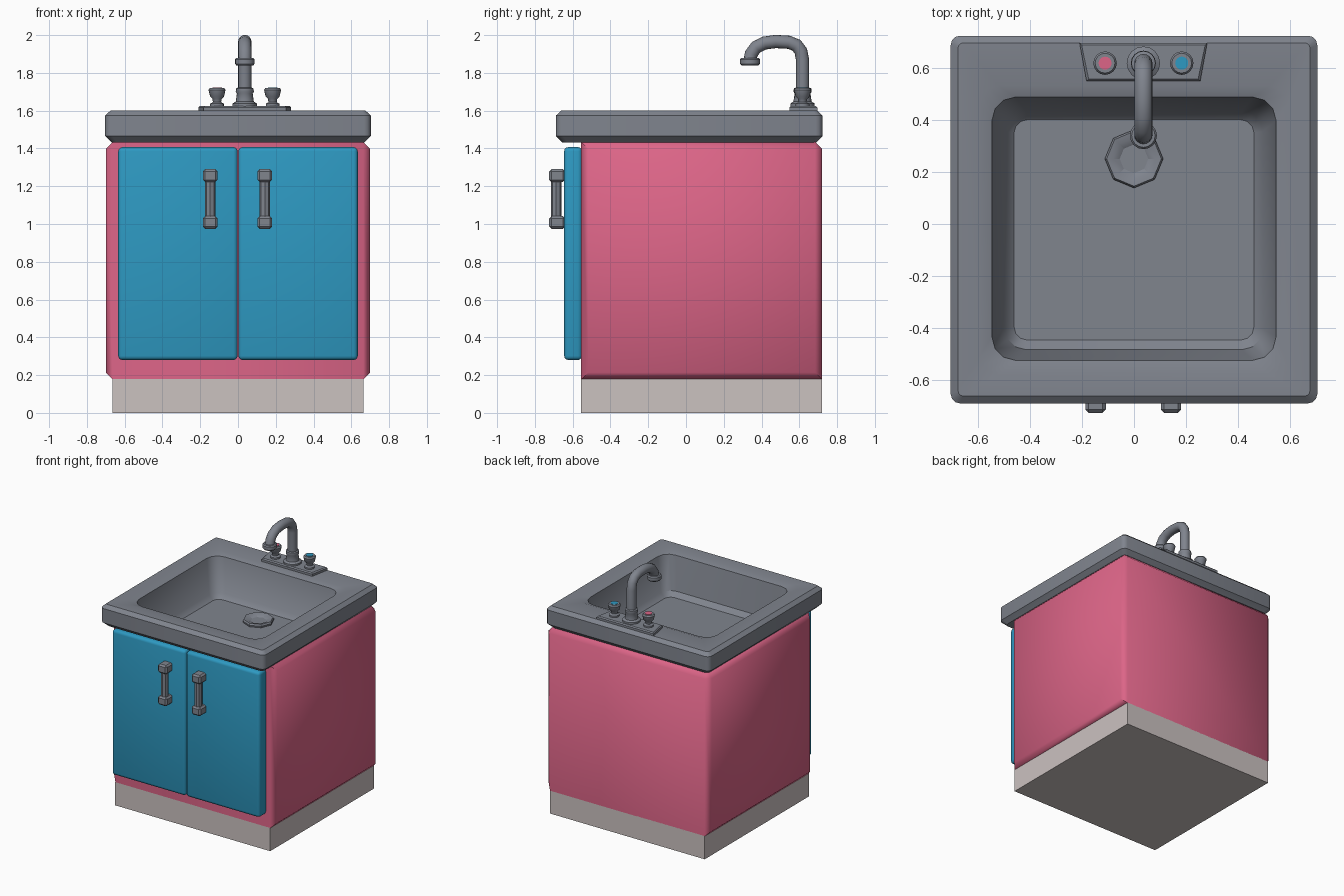
import bpy, bmesh, math
from mathutils import Vector, Matrix

if "Cube" in bpy.data.objects:
    bpy.data.objects.remove(bpy.data.objects["Cube"])


def material(name, rgb):
    m = bpy.data.materials.new(name)
    m.diffuse_color = (*rgb, 1)
    m.use_nodes = True
    m.node_tree.nodes["Principled BSDF"].inputs["Base Color"].default_value = m.diffuse_color
    return m


GREY = material("grey_metal", (0.215, 0.232, 0.27))
PINK = material("pink_paint", (0.72, 0.13, 0.245))
BLUE = material("blue_paint", (0.027, 0.32, 0.54))
BASE = material("pale_plinth", (0.60, 0.54, 0.53))


def finish(name, bm, mat, smooth=None):
    bmesh.ops.recalc_face_normals(bm, faces=bm.faces)
    me = bpy.data.meshes.new(name)
    bm.to_mesh(me)
    bm.free()
    me.materials.append(mat)
    ob = bpy.data.objects.new(name, me)
    bpy.context.collection.objects.link(ob)
    if smooth:
        bpy.ops.object.select_all(action='DESELECT')
        ob.select_set(True)
        bpy.context.view_layer.objects.active = ob
        bpy.ops.object.shade_smooth_by_angle(angle=math.radians(smooth))
    return ob


def box_bm(lo, hi):
    lo, hi = Vector(lo), Vector(hi)
    bm = bmesh.new()
    bmesh.ops.create_cube(bm, size=1, matrix=Matrix.Translation((lo + hi) / 2)
                          @ Matrix.Diagonal((*(hi - lo), 1)))
    return bm


def box(name, lo, hi, mat, bevel=0, segments=1, smooth=None):
    bm = box_bm(lo, hi)
    if bevel:
        bmesh.ops.bevel(bm, geom=bm.edges[:], offset=bevel, segments=segments,
                        profile=0.5, affect='EDGES')
    return finish(name, bm, mat, smooth)


def loft(name, rings, mat, smooth=None):
    """Skin a list of equal-length point rings and cap both ends."""
    bm = bmesh.new()
    rows = [[bm.verts.new(p) for p in ring] for ring in rings]
    n = len(rows[0])
    for a, b in zip(rows, rows[1:]):
        for i in range(n):
            j = (i + 1) % n
            bm.faces.new((a[i], a[j], b[j], b[i]))
    bm.faces.new(rows[0])
    bm.faces.new(rows[-1])
    return finish(name, bm, mat, smooth)


def lathe(name, x, y, profile, mat, sides=16, smooth=40):
    """Turned part from (radius, z) pairs."""
    rings = [[(x + r * math.cos(2 * math.pi * i / sides),
               y + r * math.sin(2 * math.pi * i / sides), z) for i in range(sides)]
             for r, z in profile]
    return loft(name, rings, mat, smooth)


def rounded_rect(hx, y0, y1, z, r, seg=3):
    pts = []
    corners = ((hx - r, y1 - r), (r - hx, y1 - r), (r - hx, y0 + r), (hx - r, y0 + r))
    for k, (cx, cy) in enumerate(corners):
        for i in range(seg + 1):
            a = math.pi / 2 * (k + i / seg)
            pts.append((cx + r * math.cos(a), cy + r * math.sin(a), z))
    return pts


# Plinth
box("plinth", (-0.665, -0.555, 0), (0.665, 0.72, 0.18), BASE)

# Cabinet body: chamfered uprights, side-bottom edges and top edges, open top for the basin
bm = box_bm((-0.70, -0.555, 0.177), (0.70, 0.72, 1.435))
chamfer = []
for e in bm.edges:
    mid = (e.verts[0].co + e.verts[1].co) / 2
    upright = abs(e.verts[0].co.z - e.verts[1].co.z) > 0.1
    if upright or abs(mid.x) > 0.5 or (mid.z > 1 and mid.y > 0.5):
        chamfer.append(e)
bmesh.ops.bevel(bm, geom=chamfer, offset=0.037, segments=1, affect='EDGES')
bm.normal_update()
bmesh.ops.delete(bm, geom=[f for f in bm.faces if f.normal.z > 0.95], context='FACES')
finish("cabinet_body", bm, PINK, 50)

# Sink: basin underside, slab edge, rim and basin inside
loft("sink", [rounded_rect(*p) for p in (
    (0.47, -0.46, 0.43, 1.265, 0.06),
    (0.56, -0.54, 0.52, 1.435, 0.10),
    (0.67, -0.655, 0.69, 1.432, 0.03),
    (0.703, -0.688, 0.722, 1.465, 0.035),
    (0.703, -0.688, 0.722, 1.575, 0.035),
    (0.675, -0.66, 0.695, 1.60, 0.02),
    (0.59, -0.575, 0.53, 1.60, 0.07),
    (0.545, -0.523, 0.487, 1.585, 0.09),
    (0.495, -0.482, 0.435, 1.33, 0.08),
    (0.46, -0.445, 0.40, 1.297, 0.05))], GREY, 35)

# Drain: octagonal ring with a dished centre
lathe("drain", 0, 0.25, [(0.105, 1.28), (0.112, 1.31), (0.105, 1.322),
                         (0.08, 1.318), (0.055, 1.305)], GREY, 8, 20)

# Doors and handles
for side, x0, hx in (("left", -0.634, -0.147), ("right", 0.002, 0.142)):
    box(side + "_door", (x0, -0.645, 0.28), (x0 + 0.632, -0.55, 1.407), BLUE, 0.022, 3, 40)
    lathe(side + "_handle_bar", hx, -0.687, [(0.027, 1.0), (0.027, 1.26)], GREY, 8)
    for part, z in (("lower", 1.008), ("upper", 1.256)):
        box(f"{side}_handle_{part}_mount", (hx - 0.039, -0.724, z - 0.034),
            (hx + 0.039, -0.64, z + 0.034), GREY, 0.012)

# Tap plate: trapezoid with a chamfered top edge
FX, FY = 0.036, 0.617


def plate(z, s):
    return [(FX - 0.245 + s, 0.695 - s, z), (FX + 0.245 - s, 0.695 - s, z),
            (FX + 0.218 - s, 0.548 + s, z), (FX - 0.218 + s, 0.548 + s, z)]


loft("tap_plate", [plate(1.595, 0), plate(1.617, 0), plate(1.625, 0.008)], GREY)

# Hot and cold knobs with coloured caps
for side, x, mat in (("hot", -0.111, PINK), ("cold", 0.183, BLUE)):
    lathe(side + "_knob", x, FY, [(0.036, 1.62), (0.036, 1.637), (0.022, 1.645),
                                  (0.024, 1.662), (0.037, 1.675), (0.045, 1.71),
                                  (0.038, 1.72)], GREY)
    lathe(side + "_knob_cap", x, FY, [(0.025, 1.717), (0.025, 1.723)], mat)

# Tap base collar
lathe("tap_base", FX, FY, [(0.064, 1.62), (0.064, 1.638), (0.048, 1.648),
                           (0.042, 1.69), (0.048, 1.70), (0.046, 1.718),
                           (0.036, 1.722)], GREY)

# Swan-neck spout: circle swept along a bent path
path = [(FY, 1.64), (FY, 1.87), (0.608, 1.915), (0.585, 1.946), (0.545, 1.962),
        (0.475, 1.966), (0.415, 1.958), (0.37, 1.935), (0.345, 1.90), (0.339, 1.86)]
rings = []
for i, (y, z) in enumerate(path):
    a, b = path[max(i - 1, 0)], path[min(i + 1, len(path) - 1)]
    t = Vector((0, b[0] - a[0], b[1] - a[1])).normalized()
    nrm = Vector((0, -t.z, t.y))
    ring = []
    for k in range(16):
        ang = 2 * math.pi * k / 16
        ring.append(Vector((FX, y, z)) + 0.035 * (math.cos(ang) * Vector((1, 0, 0))
                                                  + math.sin(ang) * nrm))
    rings.append(ring)
loft("tap_spout", rings, GREY, 45)

# Spout nozzle
lathe("tap_nozzle", FX, 0.339, [(0.045, 1.84), (0.052, 1.848), (0.052, 1.872),
                                (0.045, 1.88)], GREY)
